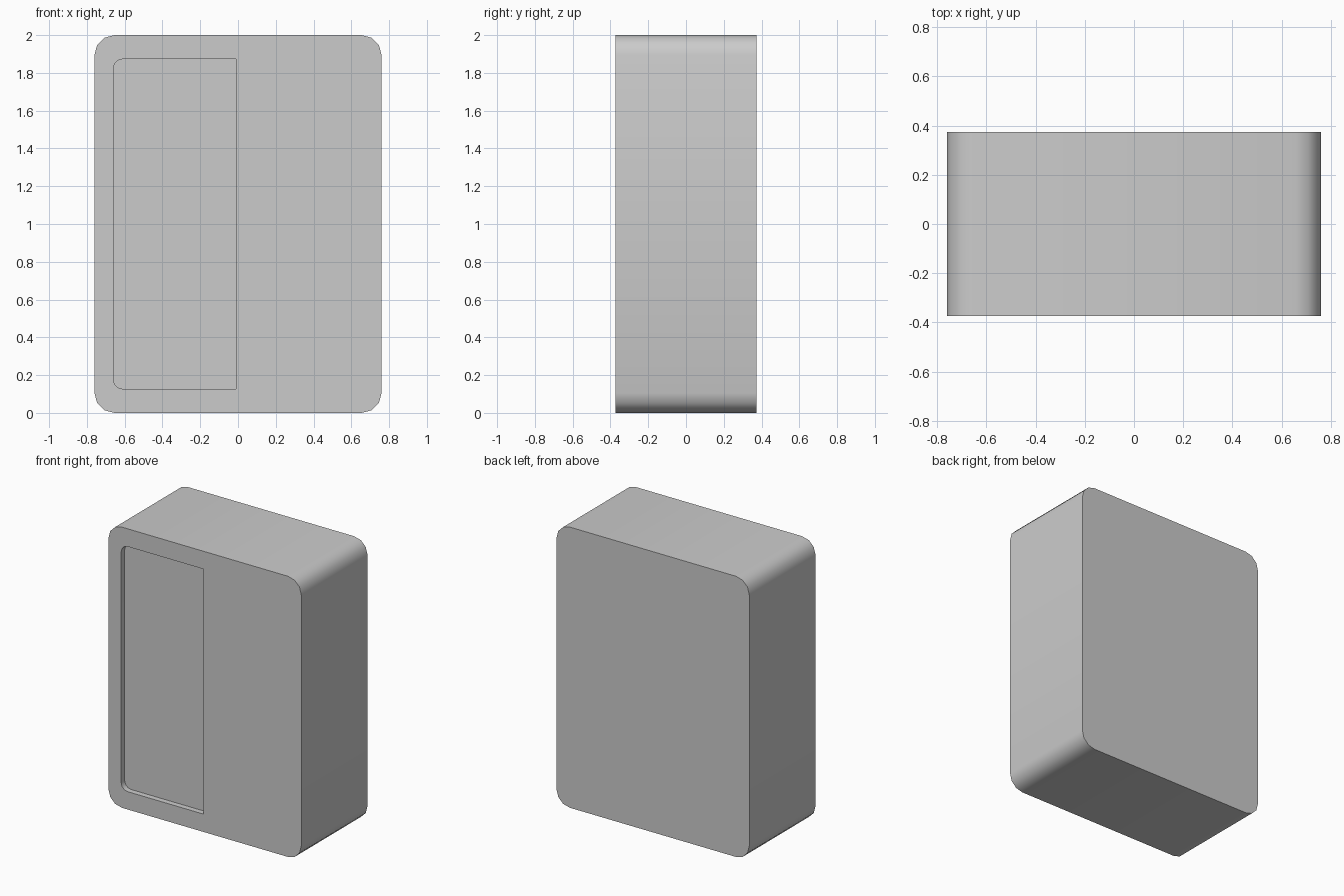
import bpy, math

if "Cube" in bpy.data.objects:
    bpy.data.objects.remove(bpy.data.objects["Cube"])

HALF_W, HALF_D, HEIGHT = 0.76, 0.373, 2.0
RECESS_DEPTH = 0.04


def rounded_outline(x0, x1, z0, z1, r_left, r_right, segs=3):
    """Counter-clockwise x/z outline with separate left and right corner radii."""
    corners = [(x1, z0, -90, r_right, -1, 1), (x1, z1, 0, r_right, -1, -1),
               (x0, z1, 90, r_left, 1, -1), (x0, z0, 180, r_left, 1, 1)]
    pts = []
    for x, z, start, r, sx, sz in corners:
        if r == 0:
            pts.append((x, z))
            continue
        for i in range(segs + 1):
            a = math.radians(start + 90 * i / segs)
            pts.append((x + sx * r + r * math.cos(a), z + sz * r + r * math.sin(a)))
    return pts


def prism(name, outline, y0, y1):
    """Extrude an x/z outline along y."""
    n = len(outline)
    verts = [(x, y, z) for y in (y0, y1) for x, z in outline]
    faces = [tuple(range(n)), tuple(reversed(range(n, 2 * n)))]
    faces += [(i, i + n, (i + 1) % n + n, (i + 1) % n) for i in range(n)]
    mesh = bpy.data.meshes.new(name)
    mesh.from_pydata(verts, [], faces)
    obj = bpy.data.objects.new(name, mesh)
    bpy.context.collection.objects.link(obj)
    return obj


# Cabinet body with rounded corners
body = prism("cabinet_body",
             rounded_outline(-HALF_W, HALF_W, 0, HEIGHT, 0.105, 0.105),
             -HALF_D, HALF_D)

# Shallow recess in the left half of the front
cutter = prism("recess_cutter",
               rounded_outline(-0.66, -0.01, 0.127, 1.873, 0.05, 0),
               -HALF_D - 0.1, -HALF_D + RECESS_DEPTH)
cutter.hide_render = True

bpy.context.view_layer.objects.active = body
body.select_set(True)
cut = body.modifiers.new("recess", 'BOOLEAN')
cut.operation = 'DIFFERENCE'
cut.solver = 'EXACT'
cut.object = cutter
bpy.ops.object.modifier_apply(modifier=cut.name)
bpy.data.objects.remove(cutter)

# Smooth rounded corners, sharp front and back rims
bpy.ops.object.shade_smooth_by_angle(angle=math.radians(40))
